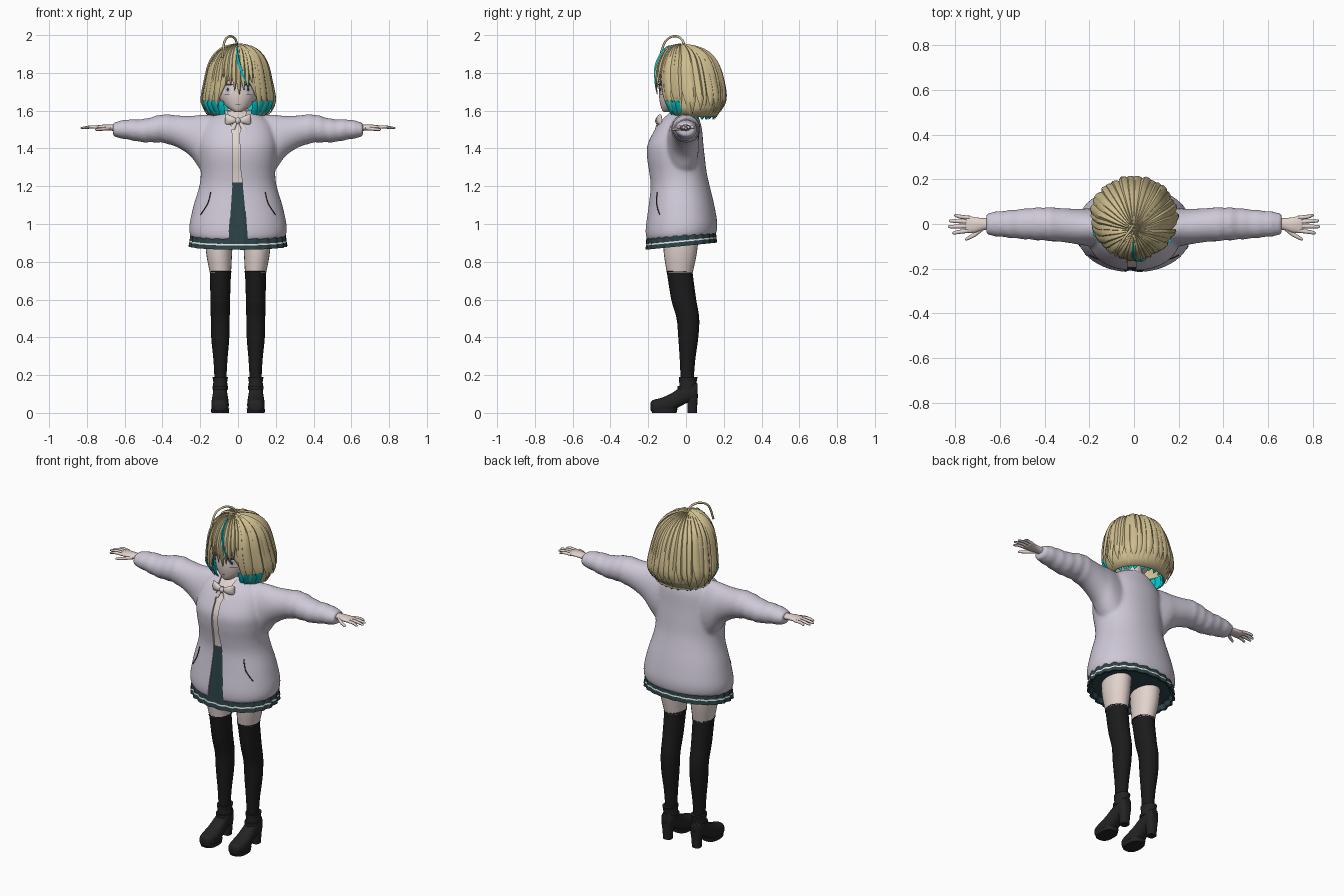
import bpy, bmesh, math, random
from mathutils import Vector
from mathutils.bvhtree import BVHTree

random.seed(4)
if "Cube" in bpy.data.objects:
    bpy.data.objects.remove(bpy.data.objects["Cube"])


def material(name, *rgb):
    m = bpy.data.materials.new(name)
    m.use_nodes = True
    m.diffuse_color = (*rgb, 1)
    for node in m.node_tree.nodes:
        if node.type == 'BSDF_PRINCIPLED':
            node.inputs["Base Color"].default_value = (*rgb, 1)
    return m


BLOND = material("blond", .62, .51, .27)
CYAN = material("cyan", .0, .58, .62)
LILAC = material("lilac_knit", .62, .58, .68)
SKIN = material("skin", .76, .65, .61)
CREAM = material("cream_cloth", .74, .66, .62)
TEAL = material("dark_teal", .025, .055, .062)
BLACK = material("stocking_black", .011, .011, .012)
LEATHER = material("shoe_leather", .018, .017, .018)
WHITE = material("white", .85, .84, .84)
DARK = material("lash_brown", .05, .035, .035)


def build(name, verts, faces, *mats, angle=50):
    me = bpy.data.meshes.new(name)
    me.from_pydata([tuple(v) for v in verts], [], faces)
    bm = bmesh.new()
    bm.from_mesh(me)
    bmesh.ops.recalc_face_normals(bm, faces=bm.faces)
    bm.to_mesh(me)
    bm.free()
    for m in mats:
        me.materials.append(m)
    me.shade_smooth()
    me.set_sharp_from_angle(angle=math.radians(angle))
    ob = bpy.data.objects.new(name, me)
    bpy.context.collection.objects.link(ob)
    return ob


def smooth(pts, k=4):
    """Catmull-Rom resampling of a list of tuples."""
    out = []
    for i in range(len(pts) - 1):
        a, b, c, d = pts[max(i - 1, 0)], pts[i], pts[i + 1], pts[min(i + 2, len(pts) - 1)]
        for s in range(k):
            t = s / k
            out.append(tuple(.5 * (2 * q + (r - p) * t + (2 * p - 5 * q + 4 * r - w) * t * t
                                   + (3 * q - p - 3 * r + w) * t ** 3)
                             for p, q, r, w in zip(a, b, c, d)))
    return out + [tuple(pts[-1])]


def loft(name, rings, mat, axis='z', n=24, p=2.0, mirror=False, angle=50):
    """Rings are (place on axis, centre u, centre v, radius u, radius v)."""
    verts = []
    bend = lambda c: math.copysign(abs(c) ** (2 / p), c)
    for a, cu, cv, ru, rv in rings:
        for j in range(n):
            th = 2 * math.pi * j / n
            u, v = cu + ru * bend(math.sin(th)), cv - rv * bend(math.cos(th))
            verts.append({'z': (u, v, a), 'x': (a, u, v), 'y': (u, a, v)}[axis])
    faces = [(i * n + j, i * n + (j + 1) % n, (i + 1) * n + (j + 1) % n, (i + 1) * n + j)
             for i in range(len(rings) - 1) for j in range(n)]
    faces += [tuple(range(n)), tuple(range(len(verts) - n, len(verts)))]
    ob = build(name, verts, faces, mat, angle=angle)
    if mirror:
        ob.modifiers.new("Mirror", 'MIRROR')
    return ob


def body(rows, grow=0):
    """(z, half width, front y, back y) rows to loft rings."""
    return [(z, 0, (f + b) / 2, w + grow, (b - f) / 2 + grow) for z, w, f, b in rows]


def apply(ob, kind, **props):
    m = ob.modifiers.new(kind, kind)
    for key, val in props.items():
        setattr(m, key, val)
    bpy.context.view_layer.objects.active = ob
    bpy.ops.object.modifier_apply(modifier=m.name)


# Cardigan: torso and sleeves fused into one knit, then cut open at the front
torso = [(.93, .245, -.205, .155), (.95, .256, -.214, .163), (1.0, .257, -.215, .165),
         (1.1, .235, -.2, .148), (1.2, .205, -.188, .125), (1.27, .197, -.194, .11),
         (1.35, .203, -.206, .1), (1.42, .205, -.204, .092), (1.5, .19, -.165, .085),
         (1.55, .16, -.13, .072), (1.59, .1, -.09, .06), (1.605, .065, -.07, .05)]
cardigan = loft("cardigan", smooth(body(torso)), LILAC, n=64, p=2.15)
sleeve = [(.05, -.02, 1.42, .07, .13), (.14, -.02, 1.405, .085, .172), (.2, -.015, 1.433, .085, .145),
          (.25, -.012, 1.465, .08, .108), (.32, -.005, 1.49, .076, .085), (.4, 0, 1.505, .075, .075),
          (.5, 0, 1.494, .068, .062), (.58, 0, 1.5, .06, .054), (.64, 0, 1.5, .053, .043),
          (.662, 0, 1.5, .046, .036)]
parts = [cardigan]
for s in (1, -1):
    rings = []
    for x, cy, cz, ry, rz in smooth(sleeve, 6):
        f = 1 + (.035 * math.sin(x * 105) if x > .36 else 0)
        rings.append((s * x, cy, cz, ry * f, rz * f))
    parts.append(loft("sleeve", rings, LILAC, 'x'))
for ob in bpy.context.selected_objects:
    ob.select_set(False)
for ob in parts:
    ob.select_set(True)
bpy.context.view_layer.objects.active = cardigan
bpy.ops.object.join()
for v in cardigan.data.vertices:
    v.co.z += .08 * v.co.y * max(0, min(1, (1.3 - v.co.z) / .3))
apply(cardigan, 'REMESH', mode='VOXEL', voxel_size=.009)
apply(cardigan, 'SMOOTH', factor=.5, iterations=8)
edge = [(-.055, .85), (-.04, 1.05), (-.03, 1.2), (-.03, 1.48), (-.065, 1.65),
        (.065, 1.65), (.008, 1.48), (.012, 1.3), (.026, 1.2), (.04, 1.05), (.055, .85)]
m = len(edge)
cutter = build("opening_cutter", [(x, y, z) for y in (-.5, -.06) for x, z in edge],
               [tuple(range(m)), tuple(range(m, 2 * m))]
               + [(i, (i + 1) % m, (i + 1) % m + m, i + m) for i in range(m)], LILAC)
apply(cardigan, 'BOOLEAN', object=cutter, operation='DIFFERENCE', solver='EXACT')
bpy.data.objects.remove(cutter)
cardigan.data.shade_smooth()
cardigan.data.set_sharp_from_angle(angle=math.radians(50))

# Shirt under the cardigan, collar and bow
loft("shirt", smooth(body(torso[4:], -.012)), CREAM, n=48, p=2.15)
loft("collar", [(1.57, 0, -.02, .085, .082), (1.59, 0, -.015, .07, .068), (1.615, 0, -.005, .05, .05)], CREAM)
loft("bow_loops", smooth([(.004, -.142, 1.548, .008, .01), (.03, -.145, 1.55, .014, .02),
                          (.06, -.138, 1.553, .012, .029), (.07, -.132, 1.553, .004, .024)]),
     CREAM, 'x', n=12, mirror=True)
loft("bow_tails", [(1.545, .008, -.146, .008, .005), (1.50, .034, -.16, .017, .005)], CREAM, n=8, mirror=True)
loft("bow_knot", smooth([(1.53, 0, -.15, .008, .008), (1.547, 0, -.152, .014, .013),
                         (1.565, 0, -.148, .008, .008)]), CREAM, n=12)

# Pleated skirt with a white stripe above the hem
skirt_rows = [(1.22, .195, -.178, .115), (1.1, .222, -.19, .138), (.95, .247, -.206, .155),
              (.915, .252, -.207, .158), (.907, .253, -.208, .159), (.885, .257, -.211, .162),
              (.887, .245, -.2, .15), (.915, .235, -.19, .14)]
n = 96
skirt = loft("skirt", body(skirt_rows), TEAL, n=n, p=2.1, angle=20)
skirt.data.materials.append(WHITE)
for v in skirt.data.vertices:
    f = (1.0, 1.022, 1.022, .985)[v.index % n % 4] if v.co.z < 1.2 else 1
    v.co.x *= f
    v.co.y *= f
    v.co.z += .1 * v.co.y * (v.co.z < 1)
for i, poly in enumerate(skirt.data.polygons):
    if poly.index // n == 3:
        poly.material_index = 1

# Legs, stockings and heeled shoes
leg = [(.97, .1, -.025, .075, .095), (.85, .1, -.03, .069, .088), (.74, .093, -.033, .056, .068),
       (.6, .094, -.012, .052, .066), (.5, .094, .01, .05, .06), (.4, .094, .012, .048, .053),
       (.28, .093, .008, .037, .041), (.17, .093, .006, .031, .034)]
loft("thighs", smooth(leg[:3]), SKIN, mirror=True)
loft("stockings", smooth([(.742, .093, -.033, .059, .071)] + leg[2:]), BLACK, mirror=True)
foot = [(-.187, .095, .034, .016, .02), (-.175, .095, .036, .036, .032), (-.13, .095, .041, .046, .039),
        (-.08, .095, .054, .045, .048), (-.035, .095, .082, .04, .05), (.01, .095, .105, .037, .05),
        (.045, .095, .112, .034, .046), (.062, .095, .12, .022, .036)]
loft("shoe_feet", smooth(foot), LEATHER, 'y', p=2.5, mirror=True)
loft("shoe_ankles", smooth([(.09, .095, .012, .036, .045), (.14, .094, .01, .038, .045),
                            (.165, .094, .01, .037, .046), (.19, .094, .012, .041, .05)]), LEATHER, mirror=True)
loft("shoe_soles", [(0, .095, -.115, .046, .065), (.022, .095, -.115, .049, .07)], LEATHER, p=2.5, mirror=True)
loft("shoe_heels", [(0, .095, .033, .024, .024), (.05, .095, .034, .027, .026), (.1, .095, .03, .034, .034)],
     LEATHER, p=3, n=16, mirror=True)
loft("shoe_straps", [(.125, .094, .006, .041, .052), (.142, .094, .006, .041, .052)], LEATHER, mirror=True)

# Hands
loft("palms", smooth([(.63, 0, 1.508, .028, .02), (.67, 0, 1.51, .026, .016), (.71, -.004, 1.512, .034, .014),
                      (.745, -.002, 1.511, .038, .011), (.755, -.002, 1.511, .034, .007)]),
     SKIN, 'x', n=16, mirror=True)
for name, y0, y1, tip in (("index", -.03, -.04, .815), ("middle", -.01, -.012, .833),
                          ("ring", .01, .014, .828), ("little", .028, .038, .805)):
    loft(name + "_fingers", smooth([(.735, y0, 1.512, .009, .008), (.78, (y0 + y1) / 2, 1.514, .009, .008),
                                    (tip - .008, y1, 1.508, .007, .006), (tip, y1, 1.507, .002, .002)]),
         SKIN, 'x', n=8, mirror=True)
loft("thumbs", smooth([(.675, -.015, 1.507, .014, .011), (.71, -.045, 1.503, .011, .009),
                       (.748, -.066, 1.5, .008, .007), (.756, -.07, 1.5, .002, .002)]), SKIN, 'x', n=8, mirror=True)

# Head and neck
head_rows = [(1.592, .012, -.118, -.09), (1.602, .035, -.126, -.05), (1.625, .066, -.134, .0),
             (1.66, .096, -.141, .07), (1.7, .112, -.143, .1), (1.76, .12, -.141, .12),
             (1.85, .11, -.11, .11), (1.9, .06, -.06, .06)]
head = loft("head", smooth(body(head_rows)), SKIN, n=40)
loft("neck", [(1.55, 0, 0, .05, .048), (1.6, 0, .003, .04, .04), (1.68, 0, .005, .04, .04)], SKIN)


def surface(ob):
    bpy.context.view_layer.update()
    tree = BVHTree.FromObject(ob, bpy.context.evaluated_depsgraph_get())
    return lambda x, z, off: (tree.ray_cast(Vector((x, -1, z)), Vector((0, 1, 0)))[0] or Vector((x, -.1, z))) - Vector((0, off, 0))


# Eyes, brows and mouth as thin plates laid on the face
on_face = surface(head)


def plate(name, cx, cz, rx, rz, off, mat, mirror=True):
    k = 20
    pts = [(cx, cz)] + [(cx + r * rx * math.cos(t * math.tau / k), cz + r * rz * math.sin(t * math.tau / k))
                        for r in (.5, 1) for t in range(k)]
    faces = [(0, 1 + t, 1 + (t + 1) % k) for t in range(k)]
    faces += [(1 + t, 1 + k + t, 1 + k + (t + 1) % k, 1 + (t + 1) % k) for t in range(k)]
    ob = build(name, [on_face(x, z, off) for x, z in pts], faces, mat)
    if mirror:
        ob.modifiers.new("Mirror", 'MIRROR')


plate("eye_whites", .056, 1.712, .03, .026, .002, WHITE)
plate("irises", .054, 1.711, .016, .023, .004, LILAC)
plate("pupils", .054, 1.712, .006, .01, .006, DARK)
plate("upper_lashes", .057, 1.738, .032, .005, .006, DARK)
plate("lower_lashes", .058, 1.686, .018, .0015, .004, DARK)
plate("mouth", 0, 1.632, .014, .002, .002, DARK, False)

# Hair: an inner shell covered by tapered locks
hair = [(1.947, .004, -.03, -.02), (1.938, .055, -.075, .045), (1.915, .1, -.11, .105), (1.875, .135, -.135, .15),
        (1.82, .158, -.155, .18), (1.75, .173, -.16, .2), (1.68, .188, -.152, .212),
        (1.63, .19, -.135, .205), (1.575, .165, -.1, .17)]
fine = smooth(hair, 4)


def on_hair(u, th, s):
    i = min(int(u * 4), len(fine) - 2)
    t = u * 4 - i
    z, w, f, b = (p + (q - p) * t for p, q in zip(fine[i], fine[i + 1]))
    return (w * s * math.sin(th), (f + b) / 2 - (b - f) / 2 * s * math.cos(th), z + .15 * (s - 1))


def lock(name, th0, th1, u0, u1, half, lift, mat, steps=14):
    verts = []
    for i in range(steps + 1):
        t = i / steps
        u, th, w = u0 + (u1 - u0) * t, th0 + (th1 - th0) * t * t, half * (1 - .93 * t ** 5)
        thick = .055 * (1 - .7 * t ** 5)
        verts += [on_hair(u, th + a * w, lift + b * thick) for a, b in ((-1, -.2), (-.4, .6), (.4, .8), (1, -.2), (0, -1))]
    faces = [(i * 5 + j, i * 5 + (j + 1) % 5, i * 5 + 5 + (j + 1) % 5, i * 5 + 5 + j)
             for i in range(steps) for j in range(5)]
    faces += [tuple(range(5)), tuple(range(steps * 5, steps * 5 + 5))]
    build(name, verts, faces, mat, angle=45)


gaps = (0, 0, 0, 0, .1, .42, .6, .65, .7)
cols = 48
shell = build("hair_shell", [on_hair(u, g + (math.tau - 2 * g) * j / cols, .94)
                             for u, g in enumerate(gaps) for j in range(cols + 1)],
              [(i * (cols + 1) + j, i * (cols + 1) + j + 1, (i + 1) * (cols + 1) + j + 1, (i + 1) * (cols + 1) + j)
               for i in range(len(gaps) - 1) for j in range(cols)], BLOND)
shell.modifiers.new("Thickness", 'SOLIDIFY').thickness = .008
for i in range(28):
    th = .68 + (math.tau - 1.36) * i / 27
    lock("hair_lock", th, th + random.uniform(-.08, .08), .1, random.uniform(7.4, 8),
         random.uniform(.13, .17), random.uniform(.98, 1.03), BLOND)
for i in range(9):
    th = -.56 + .14 * i
    lock("fringe_lock", th, th * .95 + .04, .1, 5.75 - 2.2 * abs(th) ** 1.2 + random.uniform(-.1, .2),
         .12, 1 + .015 * (i % 2), BLOND)
lock("cyan_streak", -.08, .29, 1.2, 5.4, .055, 1.04, CYAN)
for i in range(20):
    th = .62 + (math.tau - 1.24) * i / 19
    lock("cyan_underlock", th, th + random.uniform(-.1, .1), 6.2, 8, .15, .86, CYAN, 8)
for s in (1, -1):
    for k in range(3):
        lock("cyan_side_tip", s * (.72 + .2 * k), s * (.62 + .2 * k), 6.7, 8, .1, 1.02, CYAN, 8)


def strand(name, pts, radius, mat):
    cu = bpy.data.curves.new(name, 'CURVE')
    cu.dimensions = '3D'
    cu.bevel_depth = radius
    cu.bevel_resolution = 2
    cu.use_fill_caps = True
    cu.materials.append(mat)
    sp = cu.splines.new('POLY')
    sp.points.add(len(pts) - 1)
    for q, co in zip(sp.points, pts):
        q.co = (*co, 1)
    bpy.context.collection.objects.link(bpy.data.objects.new(name, cu))


strand("loose_curl", smooth([(0, .0, 1.93), (-.015, -.025, 1.98), (-.045, -.065, 1.994), (-.072, -.11, 1.965),
                             (-.082, -.14, 1.88)], 6), .006, BLOND)

# Pocket slits on the cardigan
on_knit = surface(cardigan)
for side, s in (("left", 1), ("right", -1)):
    strand(side + "_pocket", [on_knit(s * x, z, .001) for x, z in
                              smooth([(.145, 1.17), (.16, 1.11), (.198, 1.05)])], .003, DARK)
